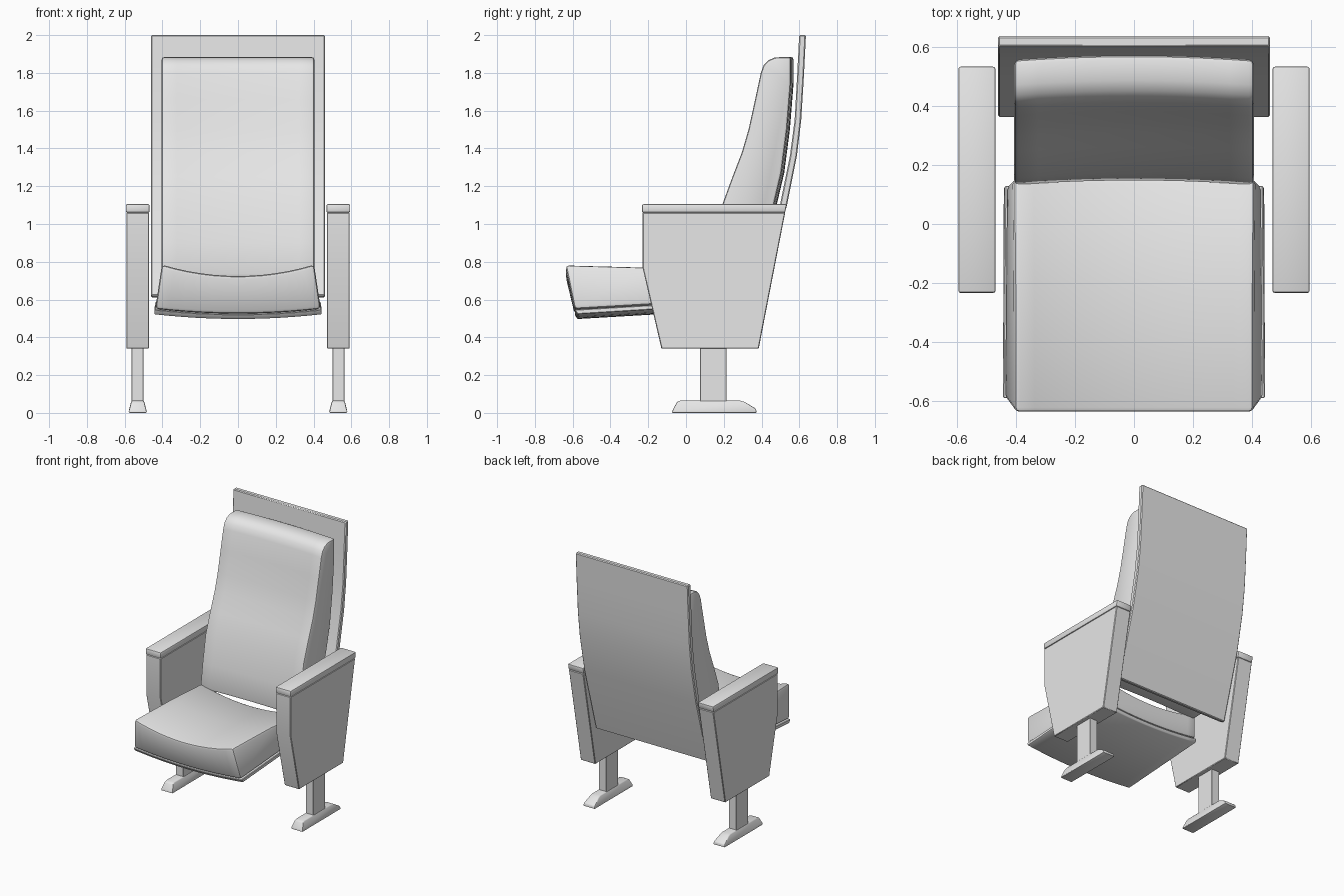
import bpy
import bmesh
import math

cube = bpy.data.objects.get("Cube")
if cube:
    bpy.data.objects.remove(cube, do_unlink=True)

grey = bpy.data.materials.new("light grey")
grey.use_nodes = True
grey.diffuse_color = (0.8, 0.8, 0.8, 1)
grey.node_tree.nodes["Principled BSDF"].inputs["Base Color"].default_value = (0.8, 0.8, 0.8, 1)


def slab(name, profile, centre, half, bevel=0.0, segments=1, slices=1, bend=None):
    """Sweep a (y, z) profile along x, bend it, then round its sharp edges."""
    bm = bmesh.new()
    rings = []
    for i in range(slices + 1):
        t = 2 * i / slices - 1
        ring = []
        for y, z in profile:
            point = (t * half, y, z)
            if bend:
                point = bend(t, *point)
            ring.append(bm.verts.new((point[0] + centre, point[1], point[2])))
        rings.append(ring)
    n = len(profile)
    for a, b in zip(rings, rings[1:]):
        for j in range(n):
            k = (j + 1) % n
            bm.faces.new((a[j], a[k], b[k], b[j]))
    bm.faces.new(rings[0])
    bm.faces.new(rings[-1])
    bmesh.ops.recalc_face_normals(bm, faces=bm.faces)
    if bevel:
        sharp = [e for e in bm.edges if e.calc_face_angle(0) > math.radians(32)]
        bmesh.ops.bevel(bm, geom=sharp, offset=bevel, segments=segments,
                        profile=0.5, affect='EDGES', clamp_overlap=True)
    mesh = bpy.data.meshes.new(name)
    bm.to_mesh(mesh)
    bm.free()
    mesh.materials.append(grey)
    obj = bpy.data.objects.new(name, mesh)
    bpy.context.collection.objects.link(obj)
    bpy.ops.object.select_all(action='DESELECT')
    obj.select_set(True)
    bpy.context.view_layer.objects.active = obj
    bpy.ops.object.shade_smooth_by_angle(angle=math.radians(35))
    return obj


# Curved back board
slab("back_board",
     [(0.635, 2.0), (0.624, 1.78), (0.61, 1.55), (0.587, 1.36), (0.535, 1.1), (0.395, 0.61),
      (0.36, 0.62), (0.497, 1.1), (0.55, 1.36), (0.575, 1.55), (0.588, 1.78), (0.599, 2.0)],
     0, 0.46, bevel=0.006)


# Back cushion, slightly hollow across its front
def hollow(t, x, y, z):
    return x, y + 0.015 * (1 - t * t), z


slab("back_cushion",
     [(0.13, 0.72), (0.155, 0.9), (0.19, 1.1), (0.245, 1.25), (0.295, 1.38), (0.33, 1.5),
      (0.365, 1.66), (0.395, 1.8), (0.41, 1.84), (0.435, 1.867), (0.47, 1.882), (0.555, 1.885),
      (0.555, 1.75), (0.535, 1.5), (0.505, 1.27), (0.465, 1.1), (0.36, 0.73)],
     0, 0.405, bevel=0.016, segments=2, slices=10, bend=hollow)


# Seat cushion, dished in the middle with flared sides
def dish(t, x, y, z):
    h = min(max((z - 0.55) / 0.23, 0), 1)
    return x * (1 - 0.08 * h), y, z - (0.025 + 0.035 * h) * (1 - t * t)


slab("seat_cushion",
     [(-0.638, 0.785), (-0.59, 0.55), (-0.2, 0.573), (0.13, 0.592), (0.155, 0.75),
      (-0.2, 0.773)],
     0, 0.438, bevel=0.018, segments=2, slices=12, bend=dish)

# Thin pan under the seat
slab("seat_pan",
     [(-0.59, 0.547), (-0.575, 0.522), (0.12, 0.565), (0.13, 0.59)],
     0, 0.443, bevel=0.004, slices=12, bend=dish)


# Foot narrows toward its top
def taper(t, x, y, z):
    return x * (1 - 0.32 * max(z - 0.015, 0) / 0.05), y, z


# Armrests and legs on both sides
for side, s in (("right", -1), ("left", 1)):
    slab(side + "_side_panel",
         [(-0.23, 1.06), (-0.23, 0.77), (-0.13, 0.34), (0.385, 0.34), (0.525, 1.06)],
         s * 0.531, 0.06, bevel=0.004)
    slab(side + "_armrest_cap",
         [(-0.233, 1.105), (-0.233, 1.06), (0.525, 1.06), (0.533, 1.105)],
         s * 0.531, 0.063, bevel=0.008, segments=2)
    slab(side + "_post",
         [(0.075, 0.36), (0.075, 0.05), (0.215, 0.05), (0.215, 0.36)],
         s * 0.531, 0.032, bevel=0.003)
    slab(side + "_foot",
         [(-0.075, 0), (-0.07, 0.015), (-0.048, 0.058), (-0.03, 0.065), (0.285, 0.065),
          (0.31, 0.058), (0.37, 0.022), (0.375, 0)],
         s * 0.531, 0.048, bevel=0.006, segments=2, bend=taper)
